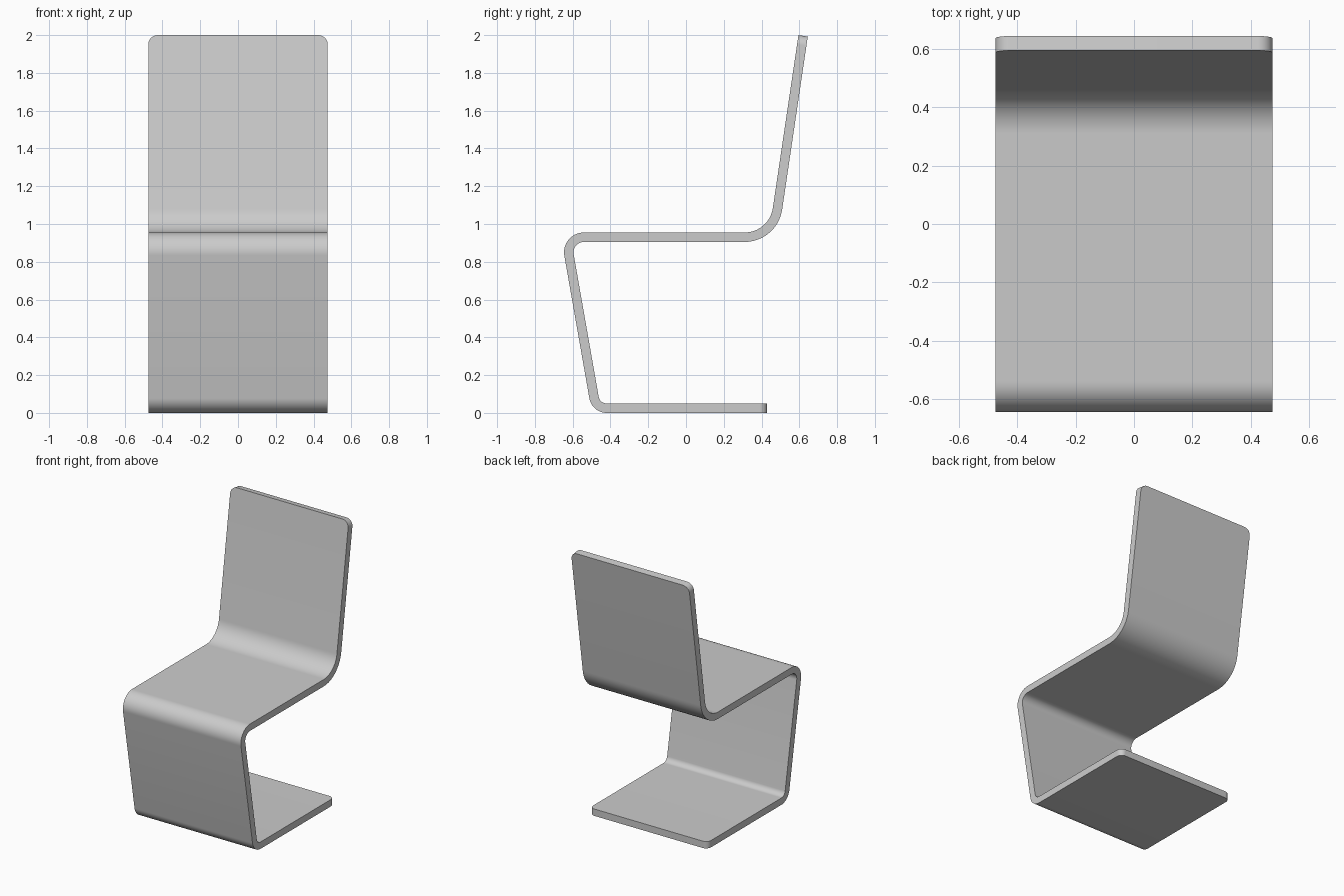
import bpy, bmesh, math
from mathutils import Vector

cube = bpy.data.objects.get("Cube")
if cube:
    bpy.data.objects.remove(cube, do_unlink=True)

HALF_WIDTH = 0.475
THICKNESS = 0.05
STEPS = 16

grey = bpy.data.materials.new("light grey")
grey.use_nodes = True
colour = (0.6, 0.6, 0.6, 1)
grey.diffuse_color = colour
grey.node_tree.nodes["Principled BSDF"].inputs["Base Color"].default_value = colour

# Side profile centreline (y, z): base end, base bend, seat front, seat back, top
corners = [Vector(p) for p in ((0.43, 0.025), (-0.477, 0.025), (-0.636, 0.93),
                               (0.462, 0.93), (0.62, 1.996))]
bend_radii = (0.068, 0.08, 0.176)
base_round, top_round = 0.04, 0.05


def perp(d):
    return Vector((-d.y, d.x))


def end_stations(tip, inward, forward, radius):
    """Stations from the tip inwards, widening along a quarter circle."""
    result = []
    for i in range(STEPS + 1):
        a = math.pi / 2 * i / STEPS
        point = tip + inward * radius * (1 - math.cos(a))
        width = HALF_WIDTH - radius + radius * math.sin(a)
        result.append((point, perp(forward), width))
    return result


def bend_stations(before, corner, after, radius):
    """Stations around a circular bend at a corner of the centreline."""
    d0, d1 = (corner - before).normalized(), (after - corner).normalized()
    turn = math.atan2(d0.x * d1.y - d0.y * d1.x, d0.dot(d1))
    sign = math.copysign(1, turn)
    start = corner - d0 * radius * math.tan(abs(turn) / 2)
    centre = start + perp(d0) * radius * sign
    result = []
    for i in range(STEPS + 1):
        a = turn * i / STEPS
        n = perp(d0)
        n = Vector((n.x * math.cos(a) - n.y * math.sin(a),
                    n.x * math.sin(a) + n.y * math.cos(a)))
        result.append((centre - n * radius * sign, n, HALF_WIDTH))
    return result


# Rounded base end, three bends, rounded top end
first = (corners[1] - corners[0]).normalized()
last = (corners[-1] - corners[-2]).normalized()
stations = end_stations(corners[0], first, first, base_round)
for i, radius in enumerate(bend_radii):
    stations += bend_stations(corners[i], corners[i + 1], corners[i + 2], radius)
stations += reversed(end_stations(corners[-1], -last, last, top_round))

# Skin the bent sheet
bm = bmesh.new()
rings = []
for point, normal, width in stations:
    ring = []
    for side, face in ((-1, -1), (1, -1), (1, 1), (-1, 1)):
        p = point + normal * face * THICKNESS / 2
        ring.append(bm.verts.new((side * width, p.x, p.y)))
    rings.append(ring)
for a, b in zip(rings, rings[1:]):
    for k in range(4):
        m = (k + 1) % 4
        bm.faces.new((a[k], a[m], b[m], b[k]))
bm.faces.new(rings[0])
bm.faces.new(rings[-1])
bmesh.ops.recalc_face_normals(bm, faces=bm.faces)

mesh = bpy.data.meshes.new("bent_sheet_chair")
bm.to_mesh(mesh)
bm.free()
mesh.materials.append(grey)
chair = bpy.data.objects.new("bent_sheet_chair", mesh)
bpy.context.collection.objects.link(chair)
bpy.ops.object.select_all(action='DESELECT')
chair.select_set(True)
bpy.context.view_layer.objects.active = chair
bpy.ops.object.shade_smooth_by_angle(angle=math.radians(30))
